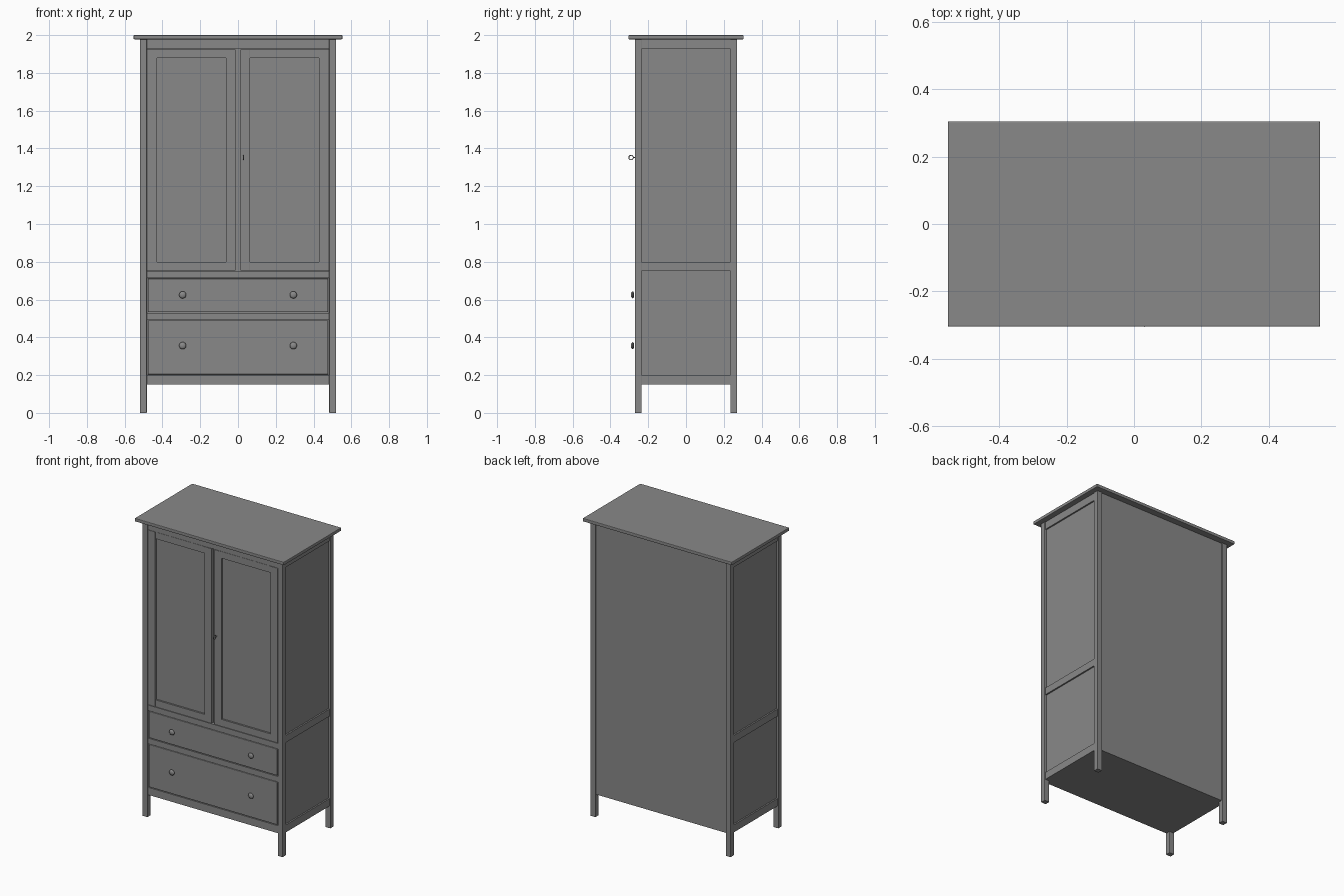
import bpy
from math import pi

cube = bpy.data.objects.get("Cube")
if cube:
    bpy.data.objects.remove(cube, do_unlink=True)

GREY = (0.25, 0.25, 0.25, 1)
paint = bpy.data.materials.new("grey_paint")
paint.use_nodes = True
paint.diffuse_color = GREY
paint.node_tree.nodes["Principled BSDF"].inputs["Base Color"].default_value = GREY


def finish(name):
    ob = bpy.context.object
    ob.name = name
    ob.data.materials.append(paint)
    return ob


def box(name, x, y, z, bevel=0):
    """Box spanning the given (low, high) ranges."""
    spans = (x, y, z)
    bpy.ops.mesh.primitive_cube_add(size=1, location=[(a + b) / 2 for a, b in spans])
    ob = finish(name)
    ob.scale = [b - a for a, b in spans]
    bpy.ops.object.transform_apply(location=False, rotation=False, scale=True)
    if bevel:
        mod = ob.modifiers.new("soft_edge", "BEVEL")
        mod.width = bevel
        mod.segments = 2
    return ob


def span(s, a, b):
    """Mirror a range to side s (-1 or 1)."""
    return tuple(sorted((s * a, s * b)))


def lathe(name, profile, loc):
    """Knob turned around the y axis from (radius, y) points."""
    n = 24
    mesh = bpy.data.meshes.new(name)
    curve = bpy.data.objects.new(name, mesh)
    bpy.context.collection.objects.link(curve)
    mesh.from_pydata([(r, y, 0) for r, y in profile],
                     [(i, i + 1) for i in range(len(profile) - 1)], [])
    curve.location = loc
    mod = curve.modifiers.new("turn", "SCREW")
    mod.axis = "Y"
    mod.steps = mod.render_steps = n
    mod.use_merge_vertices = True
    mod.use_normal_calculate = True
    bpy.ops.object.select_all(action="DESELECT")
    bpy.context.view_layer.objects.active = curve
    curve.select_set(True)
    bpy.ops.object.modifier_apply(modifier="turn")
    bpy.ops.object.mode_set(mode="EDIT")
    bpy.ops.mesh.select_all(action="SELECT")
    bpy.ops.mesh.normals_make_consistent(inside=False)
    bpy.ops.object.mode_set(mode="OBJECT")
    finish(name)
    bpy.ops.object.shade_smooth_by_angle()


# Overhanging top and closed carcass
INNER, POST, DEPTH = 0.483, 0.52, 0.27
BASE, UNDER_TOP = 0.15, 1.978
box("top_board", (-0.553, 0.553), (-0.305, 0.305), (UNDER_TOP, 2.0), 0.004)
box("carcass", (-0.505, 0.505), (-0.245, 0.262), (BASE, UNDER_TOP))

# Corner posts
for sx, side in ((-1, "right"), (1, "left")):
    for sy, end in ((-1, "front"), (1, "back")):
        box(f"{end}_{side}_post", span(sx, INNER, POST), span(sy, 0.235, DEPTH),
            (0, UNDER_TOP), 0.002)

# Side rails
RAILS = {"bottom": (BASE, 0.2), "middle": (0.752, 0.8), "top": (1.927, UNDER_TOP)}
for sx, side in ((-1, "right"), (1, "left")):
    for level, z in RAILS.items():
        box(f"{side}_{level}_rail", span(sx, 0.49, 0.515), (-0.236, 0.236), z)

# Front rails
for name, z in (("bottom", (BASE, 0.2)), ("drawer", (0.493, 0.53)),
                ("door", (0.715, 0.752)), ("top", (1.927, UNDER_TOP))):
    box(f"front_{name}_rail", (-INNER, INNER), (-0.266, -0.24), z)

# Drawers with turned knobs
KNOB = ((0, -0.025), (0.011, -0.024), (0.017, -0.02), (0.019, -0.016),
        (0.015, -0.011), (0.008, -0.008), (0.008, 0.006))
for name, z, knob_z in (("upper", (0.534, 0.711), 0.625), ("lower", (0.204, 0.489), 0.356)):
    box(f"{name}_drawer", (-0.477, 0.477), (-0.266, -0.24), z, 0.003)
    for sx, side in ((-1, "right"), (1, "left")):
        lathe(f"{name}_{side}_knob", KNOB, (sx * 0.293, -0.266, knob_z))

# Framed doors
LOW, HIGH = 0.754, 1.925
for sx, side in ((-1, "right"), (1, "left")):
    for name, x in (("outer", (0.428, 0.481)), ("inner", (0.012, 0.063))):
        box(f"{side}_door_{name}_stile", span(sx, *x), (-0.266, -0.24), (LOW, HIGH), 0.001)
    for name, z in (("bottom", (LOW, 0.8)), ("top", (1.88, HIGH))):
        box(f"{side}_door_{name}_rail", span(sx, 0.062, 0.429), (-0.264, -0.24), z)
    box(f"{side}_door_panel", span(sx, 0.062, 0.429), (-0.252, -0.24), (0.79, 1.89))

# Key with a ring handle in the left door
bpy.ops.mesh.primitive_torus_add(location=(0.03, -0.291, 1.352), rotation=(0, pi / 2, 0),
                                 major_radius=0.012, minor_radius=0.0025,
                                 major_segments=24, minor_segments=8)
finish("key_ring")
bpy.ops.object.shade_smooth_by_angle()
bpy.ops.mesh.primitive_cylinder_add(vertices=12, radius=0.0025, depth=0.016,
                                    location=(0.03, -0.272, 1.352), rotation=(pi / 2, 0, 0))
finish("key_stem")
bpy.ops.object.shade_smooth_by_angle()
